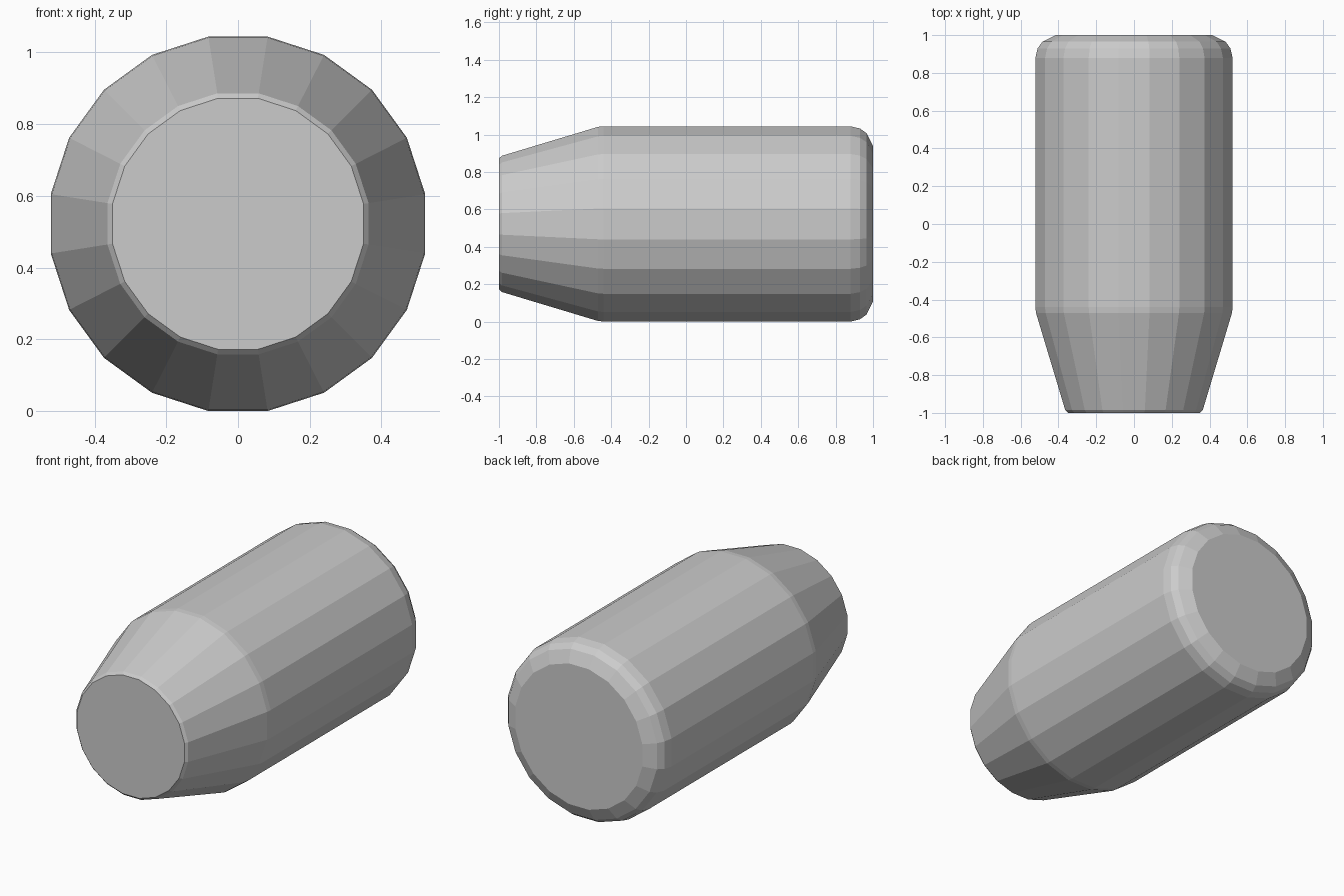
import bpy, bmesh, math

if "Cube" in bpy.data.objects:
    bpy.data.objects.remove(bpy.data.objects["Cube"])

SIDES = 20
R = 0.522                      # distance from the axis to the flat sides
GROW = 1 / math.cos(math.pi / SIDES)

# Profile along the y axis: (y, apothem), from tapered nose to rounded back
profile = [(-1.0, 0.350), (-0.985, 0.364), (-0.47, 0.519), (-0.44, R),
           (0.88, R), (0.93, 0.510), (0.965, 0.485), (1.0, 0.415)]

bm = bmesh.new()
rings = []
for y, r in profile:
    ring = []
    for k in range(SIDES):
        a = (k + 0.5) * 2 * math.pi / SIDES
        ring.append(bm.verts.new((r * GROW * math.cos(a), y, R + r * GROW * math.sin(a))))
    rings.append(ring)

# Side facets
for a, b in zip(rings, rings[1:]):
    for k in range(SIDES):
        n = (k + 1) % SIDES
        bm.faces.new((a[k], a[n], b[n], b[k]))

# Flat end caps
bm.faces.new(rings[0])
bm.faces.new(rings[-1])
bmesh.ops.recalc_face_normals(bm, faces=bm.faces)

mesh = bpy.data.meshes.new("tapered_cylinder")
bm.to_mesh(mesh)
bm.free()
body = bpy.data.objects.new("tapered_cylinder", mesh)
bpy.context.collection.objects.link(body)
